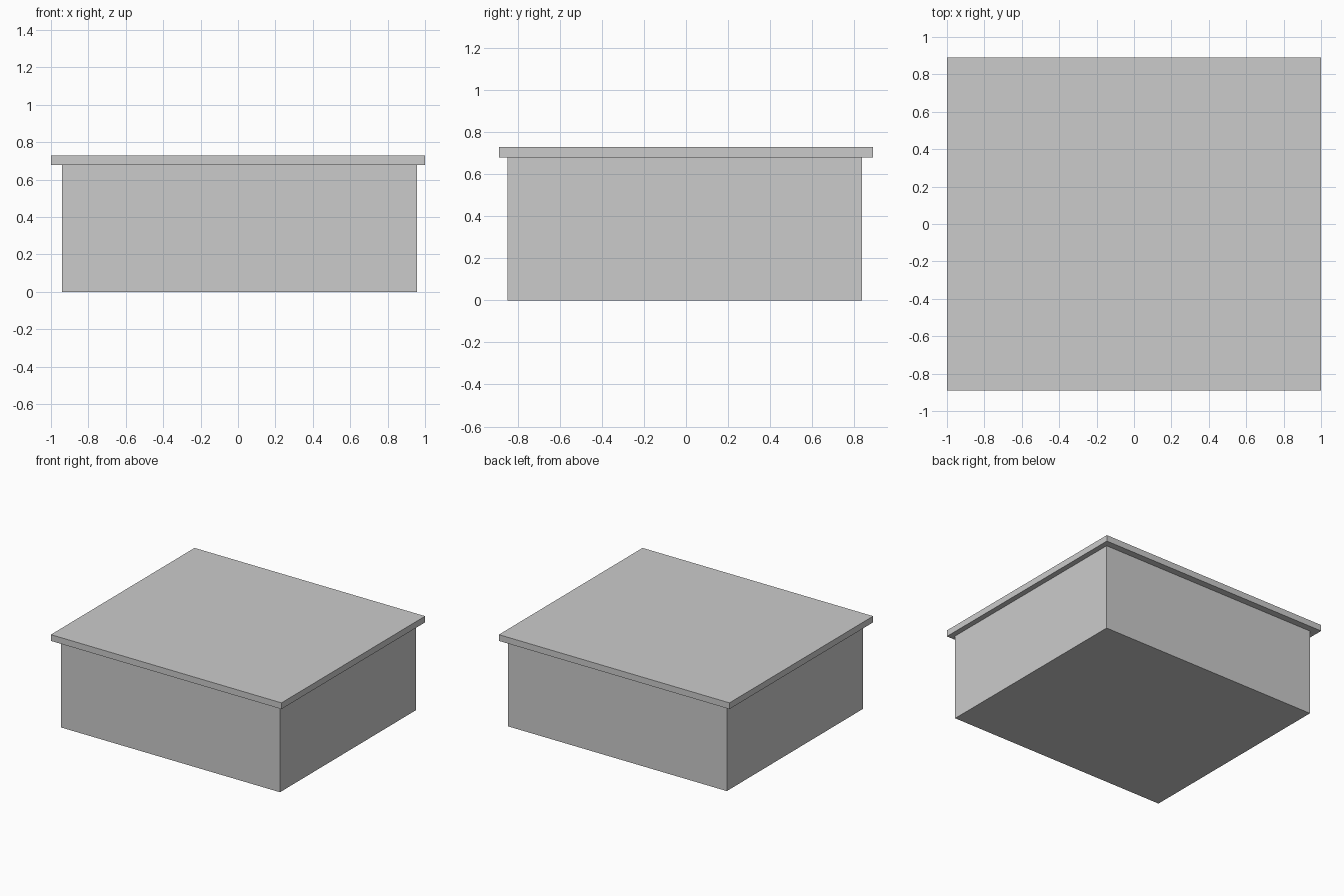
import bpy

if "Cube" in bpy.data.objects:
    bpy.data.objects.remove(bpy.data.objects["Cube"])


def box(name, lo, hi):
    """Axis-aligned box between two corners."""
    size = [b - a for a, b in zip(lo, hi)]
    centre = [(a + b) / 2 for a, b in zip(lo, hi)]
    bpy.ops.mesh.primitive_cube_add(size=1, location=centre)
    obj = bpy.context.object
    obj.name = name
    obj.scale = size
    bpy.ops.object.transform_apply(location=False, rotation=False, scale=True)
    return obj


# Main block, set slightly off centre under the slab
box("body", (-0.94, -0.848, 0), (0.958, 0.837, 0.68))

# Thin overhanging top slab
box("top_slab", (-1, -0.89, 0.679), (1, 0.89, 0.728))
